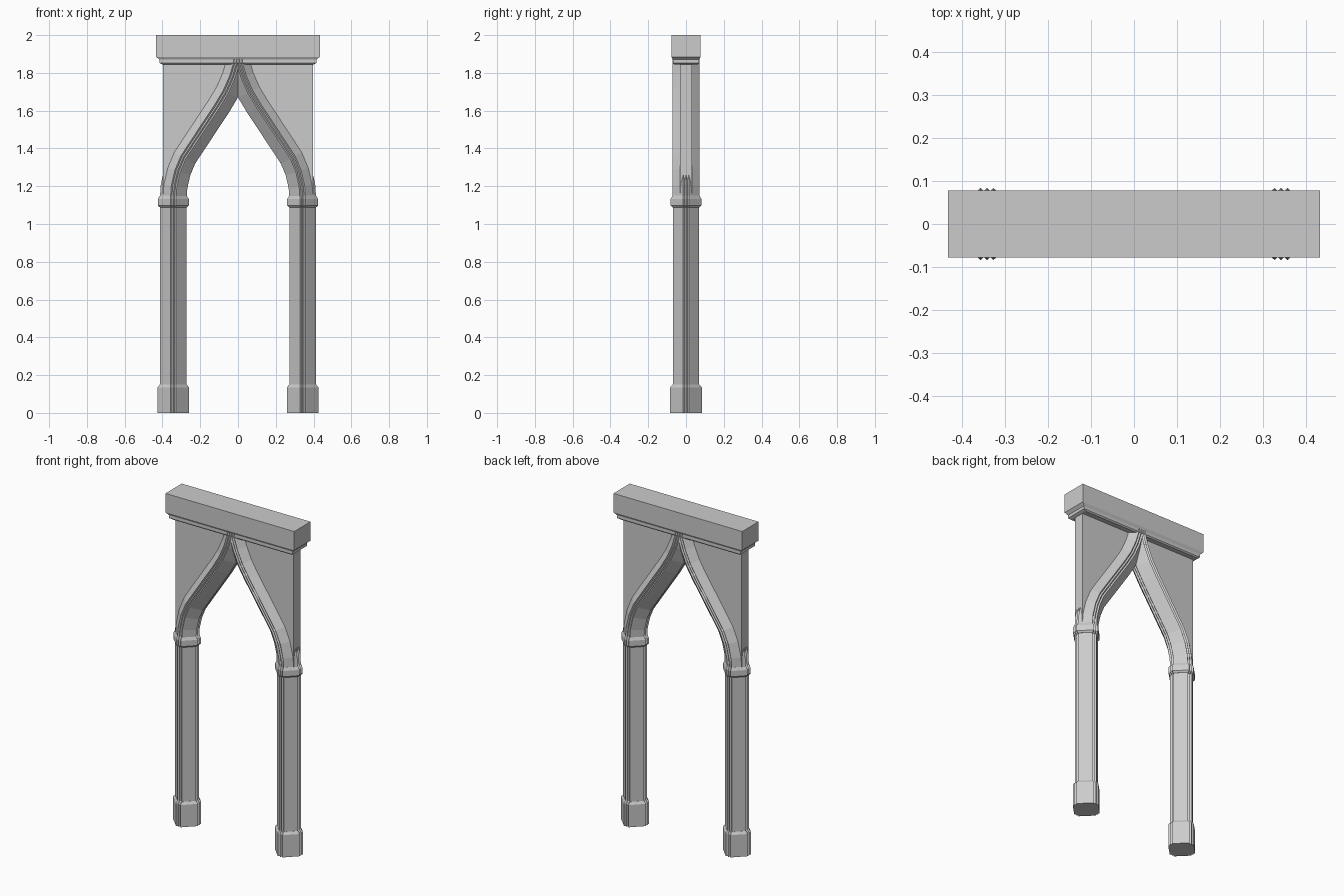
import bpy
import bmesh
from mathutils import Vector

cube = bpy.data.objects.get("Cube")
if cube:
    bpy.data.objects.remove(cube, do_unlink=True)

stone = bpy.data.materials.new("grey_stone")
stone.use_nodes = True
GREY = (0.6, 0.6, 0.6, 1)
stone.diffuse_color = GREY
stone.node_tree.nodes["Principled BSDF"].inputs["Base Color"].default_value = GREY

COLUMN_X = 0.3425


def finish(name, bm, mirrored=True):
    """Turn a bmesh into a flat shaded object, mirrored across x if asked."""
    bmesh.ops.recalc_face_normals(bm, faces=bm.faces)
    mesh = bpy.data.meshes.new(name)
    bm.to_mesh(mesh)
    bm.free()
    mesh.materials.append(stone)
    obj = bpy.data.objects.new(name, mesh)
    bpy.context.collection.objects.link(obj)
    if mirrored:
        mod = obj.modifiers.new("Mirror", "MIRROR")
        mod.use_mirror_merge = False
    return obj


def loft(rings):
    """Skin a list of closed rings and cap both ends."""
    bm = bmesh.new()
    loops = [[bm.verts.new(p) for p in ring] for ring in rings]
    count = len(loops[0])
    for a, b in zip(loops, loops[1:]):
        for i in range(count):
            j = (i + 1) % count
            bm.faces.new((a[i], a[j], b[j], b[i]))
    bm.faces.new(loops[0])
    bm.faces.new(loops[-1])
    return bm


def ridged_diamond(r, pitch=0.015, depth=0.007):
    """Diamond outline whose four corners are cut off into three small ridges."""
    points = []
    for turn in range(4):
        for k in range(-3, 4):
            x, y = (r if k % 2 == 0 else r - depth), k * pitch / 2
            for _ in range(turn):
                x, y = -y, x
            points.append((x, y))
    return points


def column_part(name, levels):
    """Stack of ridged diamonds given as (height, radius)."""
    rings = [[(COLUMN_X + u, v, z) for u, v in ridged_diamond(r)] for z, r in levels]
    finish(name, loft(rings))


# Columns: plinth, shaft and capital
column_part("column_bases", [(0, 0.084), (0.135, 0.084), (0.15, 0.071)])
column_part("column_shafts", [(0.14, 0.07), (1.1, 0.07)])
column_part("column_capitals", [(1.088, 0.071), (1.098, 0.082), (1.132, 0.082), (1.15, 0.071)])

# Ogee arch ribs: the column outline swept along a curve and cut at the middle
path = [Vector(p) for p in (
    (COLUMN_X, 1.14), (0.3385, 1.2), (0.32, 1.28), (0.29, 1.352), (0.243, 1.424),
    (0.11, 1.625), (0.065, 1.7), (0.03, 1.78), (0.009, 1.85), (0.004, 1.89))]
outline = ridged_diamond(0.071)
rings = []
for i, p in enumerate(path):
    ahead = (path[min(i + 1, len(path) - 1)] - path[max(i, 0)]).normalized()
    behind = (p - path[max(i - 1, 0)]).normalized()
    tangent = (ahead + behind).normalized()
    if i in (0, len(path) - 1):
        tangent = Vector((0, 1))
    side = Vector((tangent.y, -tangent.x))
    rings.append([(p.x + side.x * u, v, p.y + side.y * u) for u, v in outline])
bm = loft(rings)
bmesh.ops.bisect_plane(bm, geom=bm.verts[:] + bm.edges[:] + bm.faces[:],
                       plane_co=(0, 0, 0), plane_no=(-1, 0, 0), clear_outer=True)
finish("arch_ribs", bm)

# Thin wall panels filling the space above the ribs
shape = [(0.397, 1.14), (0.397, 1.86), (0, 1.86)] + [tuple(p) for p in reversed(path[:-1])]
finish("wall_panels", loft([[(x, y, z) for x, z in shape] for y in (-0.032, 0.032)]))

# Lintel with a stepped moulding underneath
levels = [(1.845, 0.4, 0.062), (1.852, 0.416, 0.069), (1.87, 0.416, 0.069),
          (1.885, 0.433, 0.078), (2.0, 0.433, 0.078)]
finish("lintel", loft([[(-w, -d, z), (w, -d, z), (w, d, z), (-w, d, z)]
                       for z, w, d in levels]), mirrored=False)
